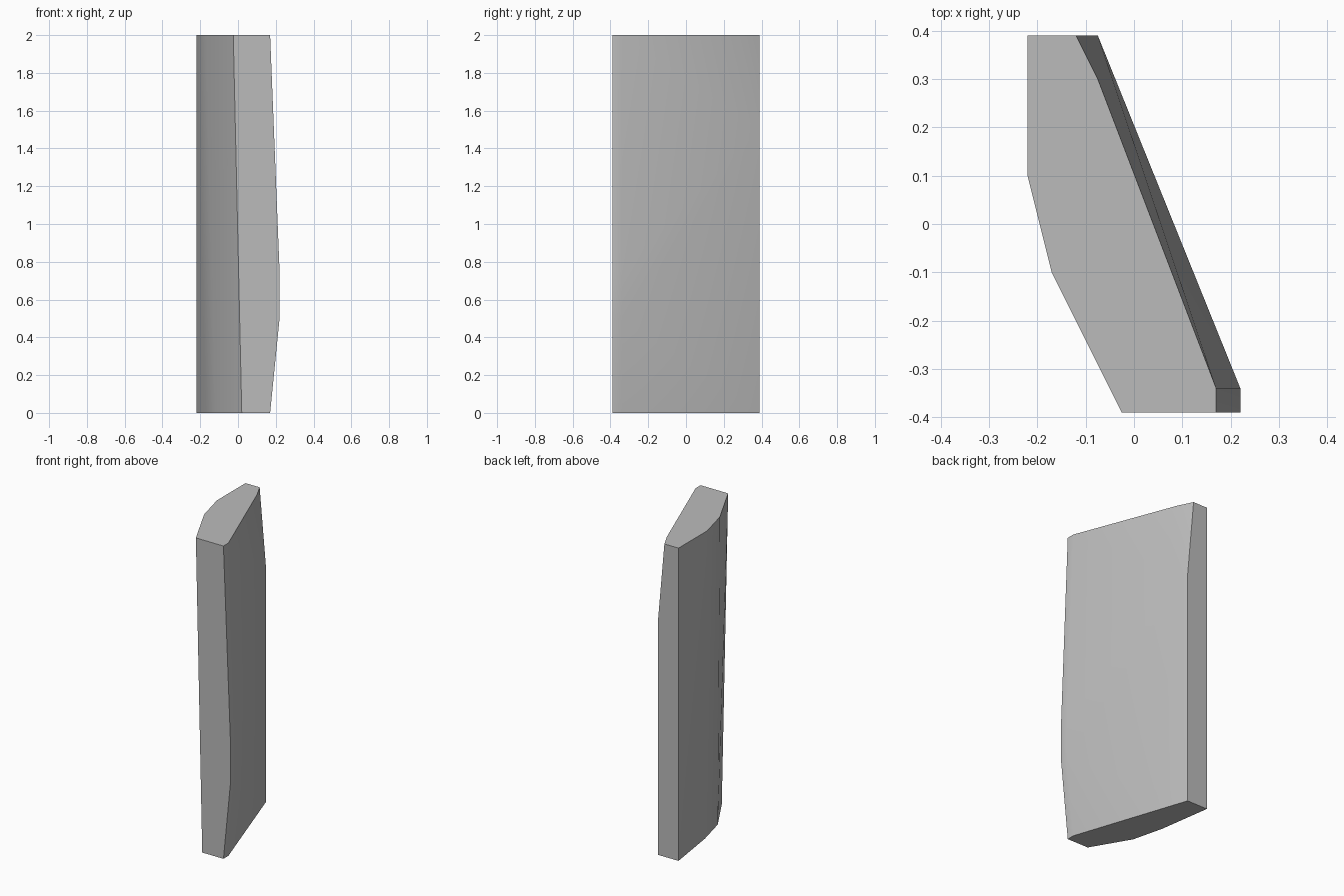
import bpy
import bmesh

cube = bpy.data.objects.get("Cube")
if cube:
    bpy.data.objects.remove(cube, do_unlink=True)

grey = bpy.data.materials.new("plain_grey")
grey.use_nodes = True
colour = (0.5, 0.5, 0.5, 1)
grey.diffuse_color = colour
grey.node_tree.nodes["Principled BSDF"].inputs["Base Color"].default_value = colour

# Faceted left side: the lower outline leans inward from the upper one
left_side = {
    2.0: [(-0.22, 0.39), (-0.22, 0.1), (-0.17, -0.1), (-0.025, -0.39)],
    0.0: [(-0.22, 0.39), (-0.17, 0.05), (-0.12, -0.15), (0.02, -0.39)],
}
points = [(x, y, z) for z, outline in left_side.items() for x, y in outline]

# Bulging front strip on the right side
for x, z in [(0.17, 0), (0.22, 0.5), (0.22, 0.75), (0.17, 2)]:
    points += [(x, -0.39, z), (x, -0.34, z)]

# Back edge with a cut upper corner
points += [(-0.075, 0.39, 0), (-0.075, 0.39, 1.5),
           (-0.12, 0.39, 2), (-0.075, 0.30, 2)]

# Wrap the outlines in one convex solid
bm = bmesh.new()
for p in points:
    bm.verts.new(p)
bmesh.ops.convex_hull(bm, input=bm.verts[:])
bmesh.ops.dissolve_limit(bm, angle_limit=0.001, verts=bm.verts[:], edges=bm.edges[:])
bmesh.ops.recalc_face_normals(bm, faces=bm.faces[:])
mesh = bpy.data.meshes.new("slanted_slab")
bm.to_mesh(mesh)
bm.free()
mesh.materials.append(grey)

slab = bpy.data.objects.new("slanted_slab", mesh)
bpy.context.collection.objects.link(slab)
bpy.ops.object.select_all(action="DESELECT")
slab.select_set(True)
bpy.context.view_layer.objects.active = slab
bpy.ops.object.shade_smooth_by_angle(angle=0.52)
